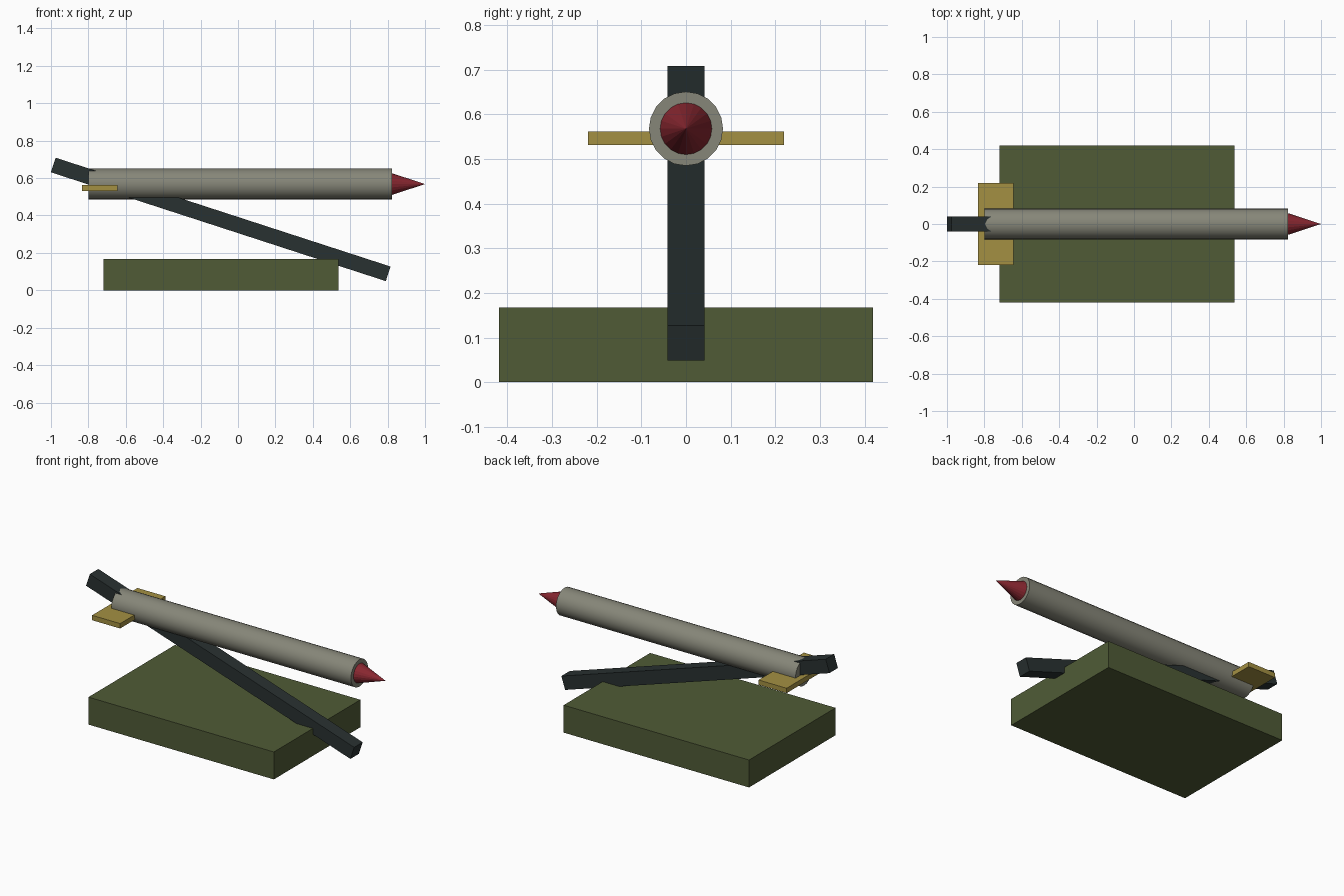
import bpy
import math

cube = bpy.data.objects.get("Cube")
if cube:
    bpy.data.objects.remove(cube, do_unlink=True)


def material(name, rgb):
    mat = bpy.data.materials.new(name)
    mat.use_nodes = True
    colour = (*rgb, 1.0)
    mat.diffuse_color = colour
    mat.node_tree.nodes["Principled BSDF"].inputs["Base Color"].default_value = colour
    return mat


olive = material("olive green", (0.08, 0.105, 0.037))
charcoal = material("charcoal", (0.022, 0.031, 0.031))
grey = material("warm grey", (0.24, 0.24, 0.19))
red = material("dark red", (0.25, 0.02, 0.03))
gold = material("ochre", (0.37, 0.28, 0.055))


def finish(name, mat):
    obj = bpy.context.object
    obj.name = name
    obj.data.materials.append(mat)
    return obj


def box(name, centre, size, mat, pitch=0.0):
    bpy.ops.mesh.primitive_cube_add(size=1, location=centre, rotation=(0, pitch, 0))
    obj = finish(name, mat)
    obj.scale = size
    return obj


def round_part(name, x0, x1, r0, r1, sides, mat):
    """Cylinder or cone lying along x, from x0 to x1."""
    bpy.ops.mesh.primitive_cone_add(
        vertices=sides, radius1=r0, radius2=r1, depth=x1 - x0,
        location=((x0 + x1) / 2, 0, AXIS_Z), rotation=(0, math.pi / 2, 0))
    return finish(name, mat)


AXIS_Z = 0.568

# Base slab and sloping launch rail
box("base", (-0.092, 0, 0.084), (1.256, 0.837, 0.168), olive)
box("launch_rail", (-0.0925, 0, 0.379), (1.883, 0.082, 0.082), charcoal, math.radians(18))

# Rocket body, nose and tail fins
round_part("rocket_body", -0.8, 0.823, 0.083, 0.083, 20, grey)
bpy.ops.object.shade_smooth_by_angle(angle=math.radians(30))
round_part("nose_cone", 0.823, 1.0, 0.058, 0, 20, red)
box("tail_fins", (-0.74, 0, 0.547), (0.19, 0.438, 0.03), gold)
